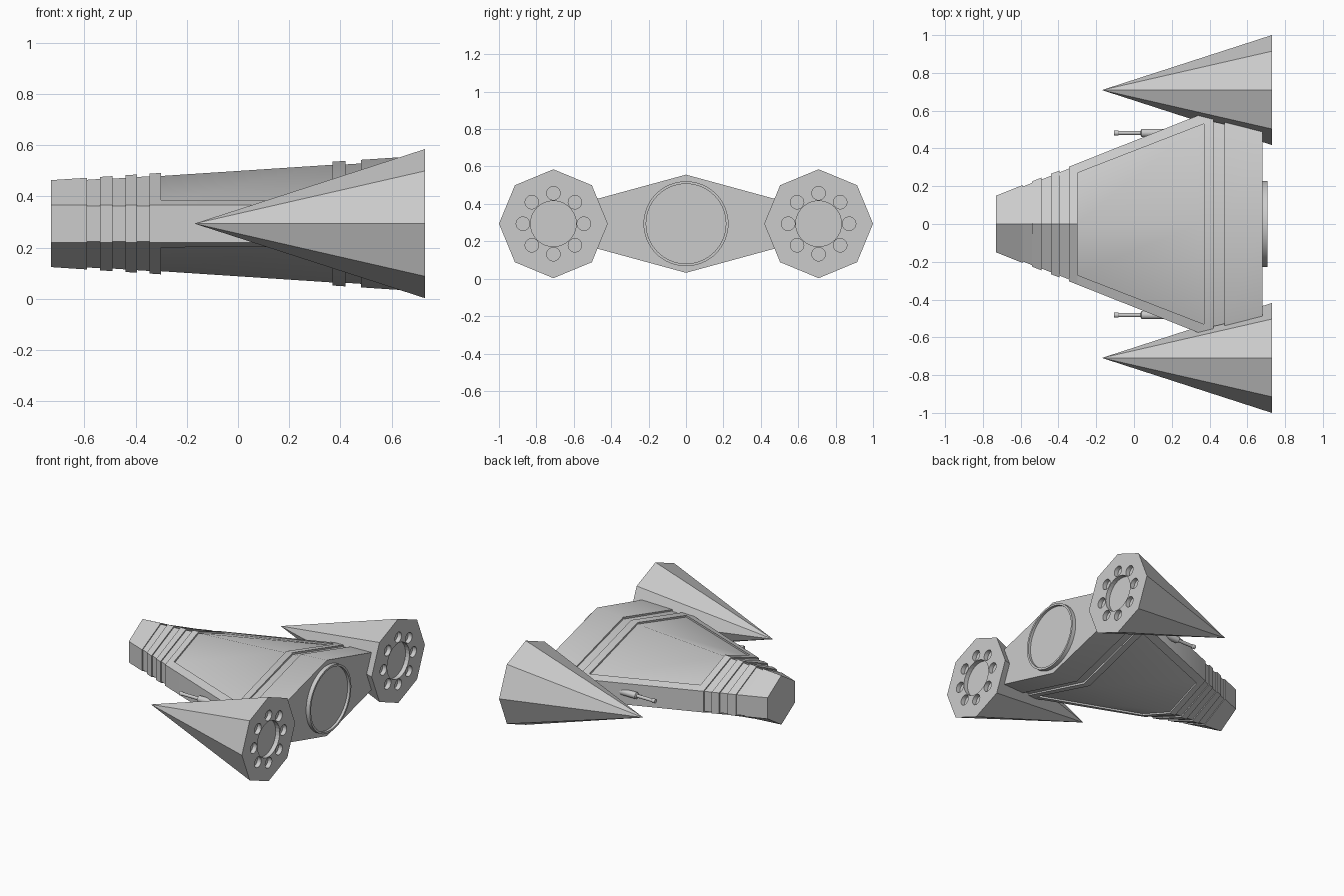
import bpy, bmesh
from math import pi, cos, sin, radians

if "Cube" in bpy.data.objects:
    bpy.data.objects.remove(bpy.data.objects["Cube"])

C = 0.294                      # height of the ship's centre line


def make(name, bm, angle=None):
    bmesh.ops.recalc_face_normals(bm, faces=bm.faces)
    me = bpy.data.meshes.new(name)
    bm.to_mesh(me)
    bm.free()
    ob = bpy.data.objects.new(name, me)
    bpy.context.collection.objects.link(ob)
    bpy.ops.object.select_all(action='DESELECT')
    ob.select_set(True)
    bpy.context.view_layer.objects.active = ob
    if angle:
        bpy.ops.object.shade_smooth_by_angle(angle=radians(angle))
    return ob


def loft(bm, sections):
    """Skin (x, [(y, z)...]) sections lying across the x axis."""
    rings = [[bm.verts.new((x, y, C + z)) for y, z in pts] for x, pts in sections]
    n = len(rings[0])
    for a, b in zip(rings, rings[1:]):
        for i in range(n):
            bm.faces.new((a[i], a[(i + 1) % n], b[(i + 1) % n], b[i]))
    bm.faces.new(rings[0])
    bm.faces.new(rings[-1])


def circle(r, n=32, y=0, z=0):
    return [(y + r * cos(2 * pi * i / n), z + r * sin(2 * pi * i / n)) for i in range(n)]


# Hull outline: half width, half height at the ridge, height of the side edge
def outline(x):
    w = 0.575 + (0.397 if x < 0.34 else -0.235) * (x - 0.34)
    return w, 0.170 + 0.0655 * (x + 0.73), 0.073 + 0.16 * max(0, x - 0.34)


def hexagon(x, d):
    w, t, e = outline(x)
    w, t, e = w - d, t - d, e - d * 0.4
    return [(0, t), (w, e), (w, -e), (0, -t), (-w, -e), (-w, e)]


def panel_profile(x, d=0.012):
    w, t, e = outline(x)
    p = 0.27 + 0.388 * (x + 0.3)
    zp = t - (t - e) * p / w
    q = [(p, zp - d), (p, zp), (w, e)]
    right = q + [(y, -z) for y, z in reversed(q)]
    return [(0, t - d)] + right + [(0, d - t)] + [(-y, z) for y, z in reversed(right)]


# Hull bands: start, end, inset (stepped rings and grooves)
bands = [("nose", -0.73, -0.59, 0), ("nose_groove", -0.59, -0.54, 0.008),
         ("nose_ring", -0.54, -0.49, 0), ("nose_groove", -0.49, -0.44, 0.01),
         ("nose_ring", -0.44, -0.395, 0), ("nose_groove", -0.395, -0.345, 0.01),
         ("panel_front_ring", -0.345, -0.30, 0), ("panel_rear_ring", 0.37, 0.42, 0),
         ("tail_groove", 0.42, 0.48, 0.014), ("tail", 0.48, 0.68, 0)]
for name, a, b, d in bands:
    bm = bmesh.new()
    loft(bm, [(a, hexagon(a, d)), (b, hexagon(b, d))])
    make(name, bm, 40)

# Main hull with sunken top and bottom panels
bm = bmesh.new()
loft(bm, [(x, panel_profile(x)) for x in (-0.30, 0.34, 0.37)])
make("main_hull", bm, 40)

# Main engine: rim with a recessed face
bm = bmesh.new()
loft(bm, [(x, circle(r, 64)) for x, r in
          ((0.66, 0.227), (0.708, 0.227), (0.708, 0.213), (0.69, 0.213))])
make("main_engine", bm, 30)

for side, label in ((1, "left"), (-1, "right")):
    # Eight-sided pod with nozzle holes cut into its back
    py = side * 0.709
    bm = bmesh.new()
    base = [bm.verts.new((0.73, py + y, C + z)) for y, z in circle(0.291, 8)]
    tip = bm.verts.new((-0.17, py, C))
    bm.faces.new(base)
    for i in range(8):
        bm.faces.new((base[i], base[(i + 1) % 8], tip))
    pod = make("engine_pod_" + label, bm)

    bm = bmesh.new()
    holes = [(0, 0, 0.122)] + [(y, z, 0.036) for y, z in circle(0.163, 8)]
    for y, z, r in holes:
        ring = circle(r, 32, py + y, z)
        loft(bm, [(0.70, ring), (0.80, ring)])
    cutter = make("nozzle_cutter", bm)
    cutter.hide_render = True
    mod = pod.modifiers.new("nozzles", 'BOOLEAN')
    mod.operation = 'DIFFERENCE'
    mod.solver = 'EXACT'
    mod.object = cutter
    bpy.context.view_layer.objects.active = pod
    bpy.ops.object.modifier_apply(modifier=mod.name)
    bpy.data.objects.remove(cutter)

    # Side gun: muzzle, thin barrel and thicker housing sunk in the hull
    bm = bmesh.new()
    loft(bm, [(x, circle(r, 16, side * 0.482, 0.008)) for x, r in
              ((-0.105, 0.014), (-0.085, 0.014), (-0.08, 0.011), (0.035, 0.011),
               (0.04, 0.022), (0.22, 0.022))])
    make("side_gun_" + label, bm, 30)
